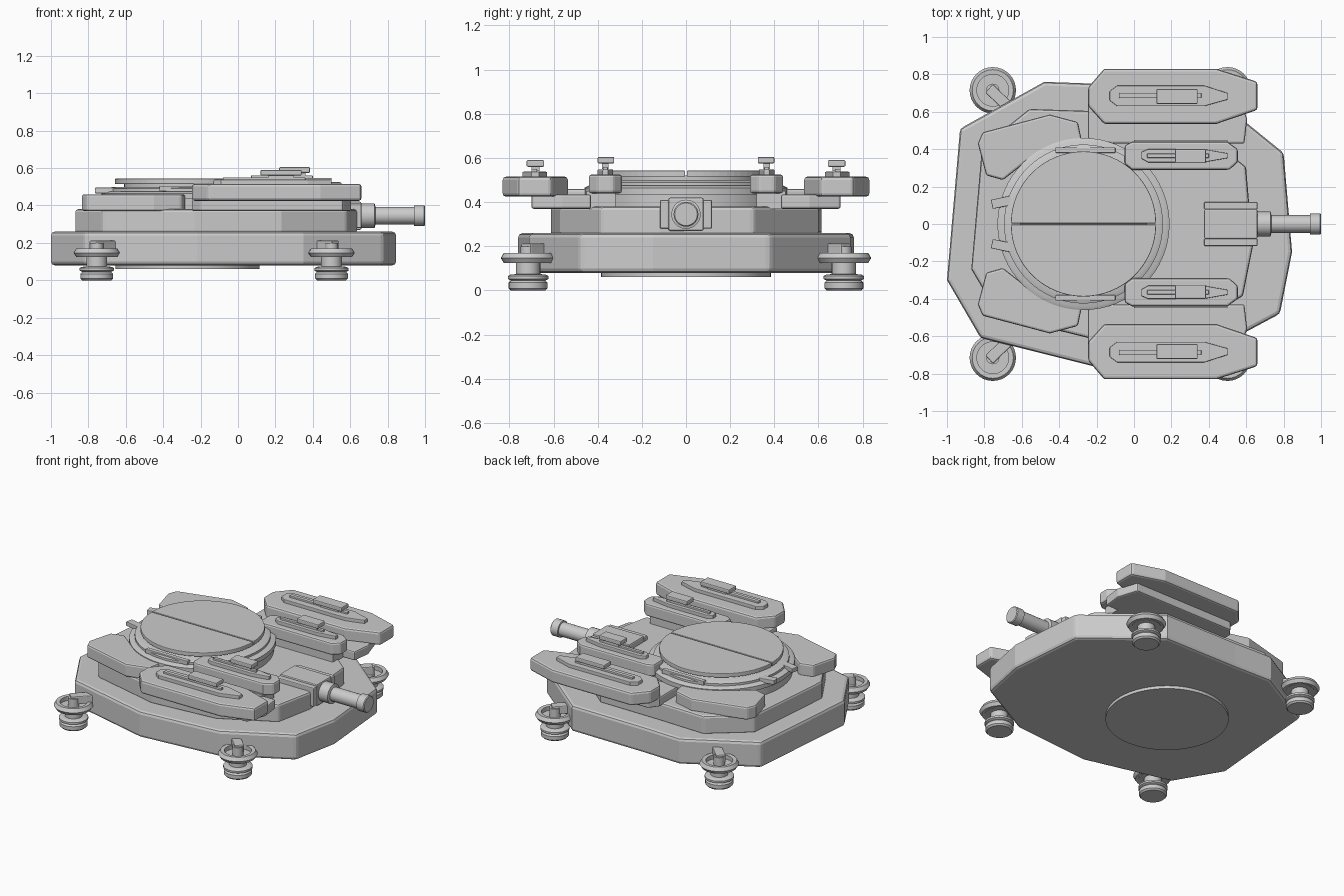
import bpy, bmesh, math
from mathutils import Vector, Matrix

if "Cube" in bpy.data.objects:
    bpy.data.objects.remove(bpy.data.objects["Cube"])


def finish(name, bm, bevel=0.0, smooth=False):
    bmesh.ops.recalc_face_normals(bm, faces=bm.faces)
    me = bpy.data.meshes.new(name)
    bm.to_mesh(me)
    bm.free()
    ob = bpy.data.objects.new(name, me)
    bpy.context.collection.objects.link(ob)
    if bevel:
        m = ob.modifiers.new("edge_bevel", 'BEVEL')
        m.width, m.segments, m.limit_method = bevel, 2, 'ANGLE'
        m.angle_limit = math.radians(40)
    if smooth:
        bpy.ops.object.select_all(action='DESELECT')
        ob.select_set(True)
        bpy.context.view_layer.objects.active = ob
        bpy.ops.object.shade_smooth_by_angle(angle=math.radians(30))
    return ob


def prism(name, pts, z0, z1, bevel=0.0, side=1):
    """Extrude an xy outline; side=-1 mirrors it across y."""
    bm = bmesh.new()
    face = bm.faces.new([bm.verts.new((x, y * side, z0)) for x, y in pts])
    ext = bmesh.ops.extrude_face_region(bm, geom=[face])
    for v in ext["geom"]:
        if isinstance(v, bmesh.types.BMVert):
            v.co.z = z1
    return finish(name, bm, bevel)


def box(name, x0, x1, y0, y1, z0, z1, bevel=0.0, side=1):
    return prism(name, [(x0, y0), (x1, y0), (x1, y1), (x0, y1)], z0, z1, bevel, side)


def lathe(name, profile, loc, axis='Z', closed=False, n=48):
    """Spin (radius, height) points round an axis."""
    bm = bmesh.new()
    vs = [bm.verts.new((r, 0, h)) for r, h in profile]
    es = [bm.edges.new(p) for p in zip(vs, vs[1:])]
    if closed:
        es.append(bm.edges.new((vs[-1], vs[0])))
    bmesh.ops.spin(bm, geom=vs + es, axis=(0, 0, 1), cent=(0, 0, 0),
                   angle=2 * math.pi, steps=n)
    bmesh.ops.remove_doubles(bm, verts=bm.verts, dist=1e-5)
    if axis == 'X':
        bm.transform(Matrix.Rotation(math.pi / 2, 4, 'Y'))
    bm.transform(Matrix.Translation(loc))
    return finish(name, bm, smooth=True)


def bar(name, a, b, w, h, bevel=0.0):
    """Straight horizontal bar between two points."""
    a, b = Vector(a), Vector(b)
    bm = bmesh.new()
    bmesh.ops.create_cube(bm, size=1)
    d = b - a
    rot = Matrix.Rotation(math.atan2(d.y, d.x), 4, 'Z')
    bm.transform(Matrix.Translation((a + b) / 2) @ rot @ Matrix.Diagonal((d.length, w, h, 1)))
    return finish(name, bm, bevel)


# Hull and upper deck
hull = [(-.93, .51), (-.48, .76), (-.2, .75), (.35, .745), (.80, .38), (.845, -.15),
        (.78, -.48), (.35, -.71), (-.22, -.76), (-.82, -.61), (-1, -.3)]
prism("hull", hull, .08, .26, .02)
deck = [(x * .816 - .054, y * .805) for x, y in hull]
deck[1] = (-.56, .615)
prism("deck", deck, .25, .38, .015)

# Turret ring stack, hatch and belly plate
C = (-.27, 0, 0)
lathe("turret_base", [(0, .36), (.445, .36), (.445, .44), (0, .44)], C, n=64)
lathe("turret_ring", [(0, .435), (.46, .435), (.46, .465), (.44, .475), (0, .475)], C, n=64)
lathe("turret_collar", [(0, .47), (.425, .47), (.425, .49), (.40, .50), (0, .50)], C, n=64)
lathe("hatch_hub", [(0, .49), (.34, .49), (.34, .52), (0, .52)], C, n=48)
lathe("belly_plate", [(0, .06), (.385, .06), (.385, .09), (0, .09)], C, n=64)
for s in (1, -1):
    half = [(C[0] + .388 * math.cos(math.pi * i / 32), .004 + .384 * math.sin(math.pi * i / 32))
            for i in range(33)]
    prism("hatch_half", half, .515, .543, .004, s)
    bar("ring_tab", (-.76, .105 * s, .48), (-.64, .13 * s, .48), .05, .03, .004)
    bar("hatch_hinge", (-.42, .395 * s, .49), (-.1, .395 * s, .49), .03, .03, .004)

# Side pods, mirrored
rear_pod = [(-.835, .43), (-.81, .49), (-.45, .585), (-.30, .545), (-.28, .45),
            (-.42, .40), (-.58, .33), (-.70, .235), (-.79, .26)]
shelf = [(-.245, .43), (.59, .43), (.605, .56), (.56, .70), (-.2, .70), (-.245, .64)]
outer = [(-.245, .73), (-.16, .83), (.44, .83), (.66, .76),
         (.66, .61), (.44, .535), (-.16, .535), (-.245, .63)]
outer_rail = [(-.13, .66), (-.09, .63), (.375, .63), (.5, .665),
              (.5, .70), (.375, .74), (-.09, .74), (-.13, .71)]
inner = [(-.05, .32), (-.01, .29), (.51, .29), (.555, .33),
         (.555, .40), (.50, .44), (-.01, .44), (-.05, .42)]
inner_rail = [(.04, .35), (.075, .33), (.375, .33), (.5, .352),
              (.5, .378), (.375, .40), (.075, .40), (.04, .385)]
for s in (1, -1):
    prism("rear_pod", rear_pod, .37, .46, .012, s)
    prism("pod_shelf", shelf, .37, .435, .01, s)
    prism("outer_pod", outer, .425, .515, .014, s)
    prism("outer_rail", outer_rail, .51, .538, .004, s)
    box("outer_slide", -.08, .36, .674, .70, .53, .55, .003, s)
    box("outer_stem", .16, .30, .664, .70, .54, .57, 0, s)
    box("outer_block", .12, .34, .642, .722, .56, .59, .006, s)
    box("inner_support", 0, .5, .32, .45, .37, .45, 0, s)
    prism("inner_pod", inner, .44, .525, .012, s)
    prism("inner_rail", inner_rail, .52, .548, .004, s)
    box("inner_slide", .07, .40, .354, .376, .54, .56, .003, s)
    box("inner_stem", .25, .36, .35, .38, .55, .58, 0, s)
    box("inner_block", .22, .385, .325, .40, .575, .605, .006, s)

# Front gun
box("gun_mount", .375, .66, -.08, .08, .27, .42, .008)
for s in (1, -1):
    box("gun_cheek", .375, .66, .078, .118, .28, .41, .006, s)
G = (0, 0, .345)
lathe("gun_barrel", [(0, .64), (.066, .64), (.066, .73), (.047, .735), (.047, .94),
                     (.056, .942), (.056, .995), (.051, 1), (0, 1)], G, 'X', n=32)

# Four feet with open flange rings
for x in (-.755, .5):
    for s in (1, -1):
        L = (x, .715 * s, 0)
        lathe("foot", [(0, 0), (.078, 0), (.088, .01), (.088, .035), (.078, .045),
                       (.092, .052), (.092, .065), (.08, .072), (.055, .074),
                       (.055, .13), (.035, .135), (.035, .20), (0, .20)], L, n=32)
        lathe("foot_ring", [(.085, .128), (.11, .125), (.124, .147), (.11, .17), (.085, .168)],
              L, closed=True, n=32)
        lathe("foot_web", [(0, .125), (.09, .125), (.09, .14), (0, .14)], L, n=32)
        # strut reaching inward to the hull
        dx = .13 if x < 0 else -.13
        bar("foot_strut", (x - dx * .15, .725 * s, .185), (x + dx, .58 * s, .185), .06, .055, .006)
